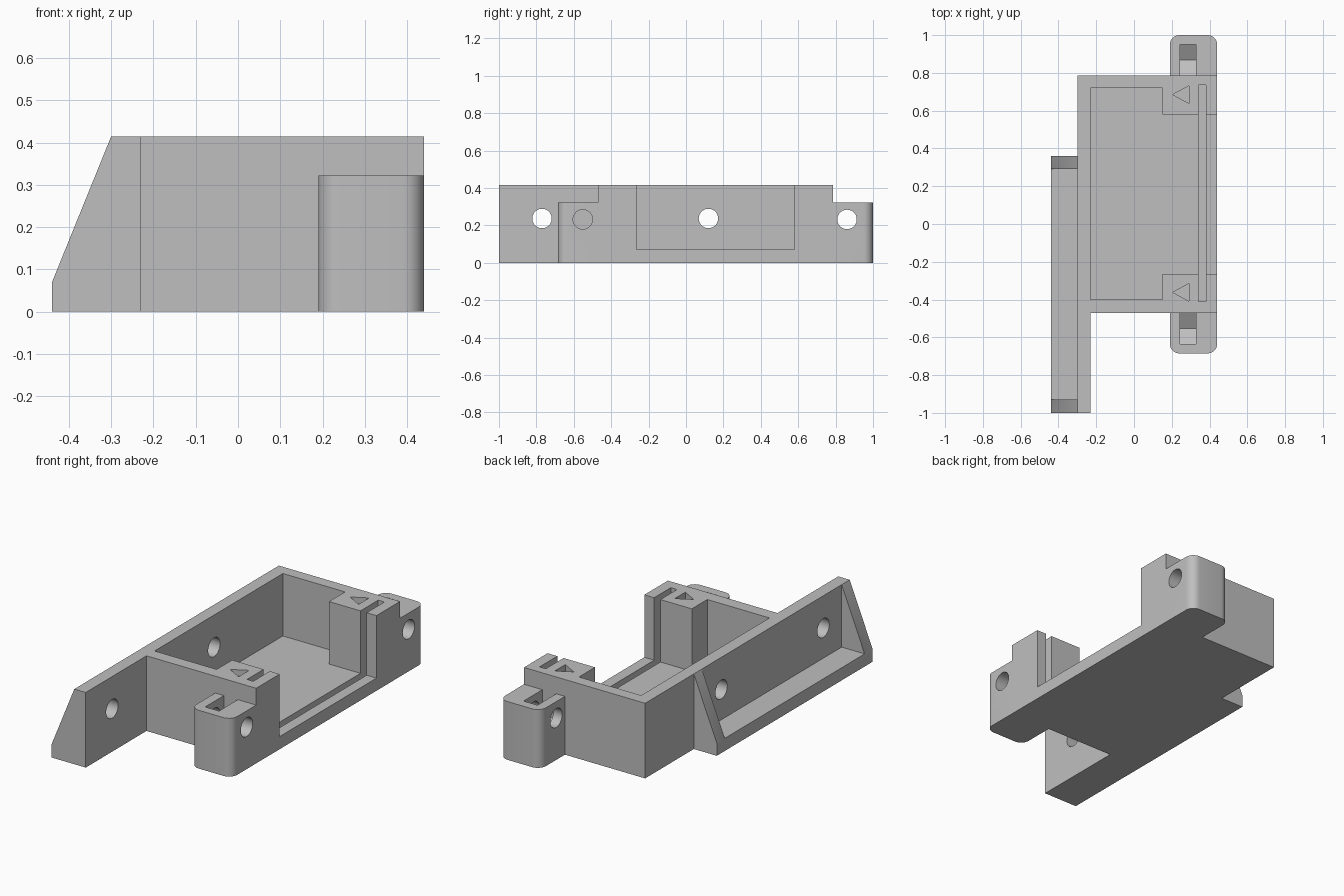
import bpy, bmesh, math

if "Cube" in bpy.data.objects:
    bpy.data.objects.remove(bpy.data.objects["Cube"])

TOP = 0.415
grey = bpy.data.materials.new("plain grey")
grey.diffuse_color = (0.52, 0.52, 0.52, 1)
grey.use_nodes = True
grey.node_tree.nodes["Principled BSDF"].inputs["Base Color"].default_value = grey.diffuse_color


def prism(name, pts, axis, lo, hi):
    """Extrude a 2D outline along an axis; outline is (x,y), (x,z) or (y,z)."""
    place = {"z": lambda a, b, t: (a, b, t),
             "y": lambda a, b, t: (a, t, b),
             "x": lambda a, b, t: (t, a, b)}[axis]
    bm = bmesh.new()
    low = [bm.verts.new(place(a, b, lo)) for a, b in pts]
    high = [bm.verts.new(place(a, b, hi)) for a, b in pts]
    bm.faces.new(low)
    bm.faces.new(high)
    n = len(pts)
    for i in range(n):
        j = (i + 1) % n
        bm.faces.new((low[i], low[j], high[j], high[i]))
    bmesh.ops.recalc_face_normals(bm, faces=bm.faces)
    mesh = bpy.data.meshes.new(name)
    bm.to_mesh(mesh)
    bm.free()
    mesh.materials.append(grey)
    ob = bpy.data.objects.new(name, mesh)
    bpy.context.collection.objects.link(ob)
    return ob


def rect(a0, a1, b0, b1):
    return [(a0, b0), (a1, b0), (a1, b1), (a0, b1)]


def ring(cy, cz, r, n, start=0.0):
    return [(cy + r * math.cos(start + 2 * math.pi * i / n),
             cz + r * math.sin(start + 2 * math.pi * i / n)) for i in range(n)]


def combine(target, tool, operation):
    bpy.context.view_layer.objects.active = target
    mod = target.modifiers.new("bool", "BOOLEAN")
    mod.operation, mod.solver, mod.object = operation, "EXACT", tool
    bpy.ops.object.modifier_apply(modifier=mod.name)
    bpy.data.objects.remove(tool, do_unlink=True)


# Tray block with the long back wall running on past it
body = prism("mounting_tray", [(-0.30, 0.785), (0.44, 0.785), (0.44, -0.47),
                               (-0.23, -0.47), (-0.23, -1), (-0.30, -1)], "z", 0, TOP)

# Sloped bracket behind the wall
combine(body, prism("bracket", [(-0.44, 0), (-0.27, 0), (-0.27, TOP), (-0.30, TOP),
                                (-0.44, 0.07)], "y", -1, 0.36), "UNION")

# Rounded screw ears on both ends: (wall y, outer y, hole y)
ears = [(0.785, 1.0, 0.867), (-0.47, -0.685, -0.552)]
R = 0.05
for wall, outer, hole in ears:
    s = 1 if outer > wall else -1
    pts = [(0.44, wall - 0.03 * s)]
    for cx, a0 in ((0.44 - R, 0), (0.19 + R, 90)):
        for i in range(9):
            a = math.radians(a0 + 90 * i / 8)
            pts.append((cx + R * math.cos(a), outer - s * R + s * R * math.sin(a)))
    pts.append((0.19, wall - 0.03 * s))
    combine(body, prism("ear", pts, "z", 0, 0.322), "UNION")

# Pocket between the bracket's end gussets
cutters = [prism("gusset_pocket", rect(-0.6, -0.30, -0.93, 0.29), "z", 0.07, 0.6)]
# Tray cavity, open to the right between the two corner blocks
cutters.append(prism("cavity", [(-0.23, -0.40), (0.15, -0.40), (0.15, -0.265), (0.6, -0.265),
                                (0.6, 0.58), (0.15, 0.58), (0.15, 0.72), (-0.23, 0.72)],
                     "z", 0.07, 0.6))
# Panel groove through blocks and floor
cutters.append(prism("groove", rect(0.342, 0.38, -0.41, 0.735), "z", 0.035, 0.6))
# Arrow marks sunk in the blocks
for y in (0.685, -0.362):
    cutters.append(prism("arrow", [(0.205, y), (0.29, y - 0.046), (0.29, y + 0.046)],
                         "z", TOP - 0.035, 0.6))
# Screw holes in the back wall
for y in (-0.77, 0.12):
    cutters.append(prism("wall_hole", ring(y, 0.237, 0.052, 32), "x", -0.6, -0.1))
# Ear holes and pointed nut slots
for wall, outer, hole in ears:
    cutters.append(prism("ear_hole", ring(hole - 0.006 if hole > 0 else hole, 0.232, 0.052, 32),
                         "x", 0.1, 0.6))
    y0, y1 = sorted((wall, 2 * hole - wall))
    cutters.append(prism("nut_slot", [(y0, 0.182), (hole, 0.135), (y1, 0.182),
                                      (y1, 0.6), (y0, 0.6)], "x", 0.243, 0.328))
for c in cutters:
    combine(body, c, "DIFFERENCE")

# Smooth the holes and ear corners, keep all other edges crisp
bpy.ops.object.select_all(action="DESELECT")
body.select_set(True)
bpy.context.view_layer.objects.active = body
bpy.ops.object.shade_smooth_by_angle(angle=math.radians(30))
